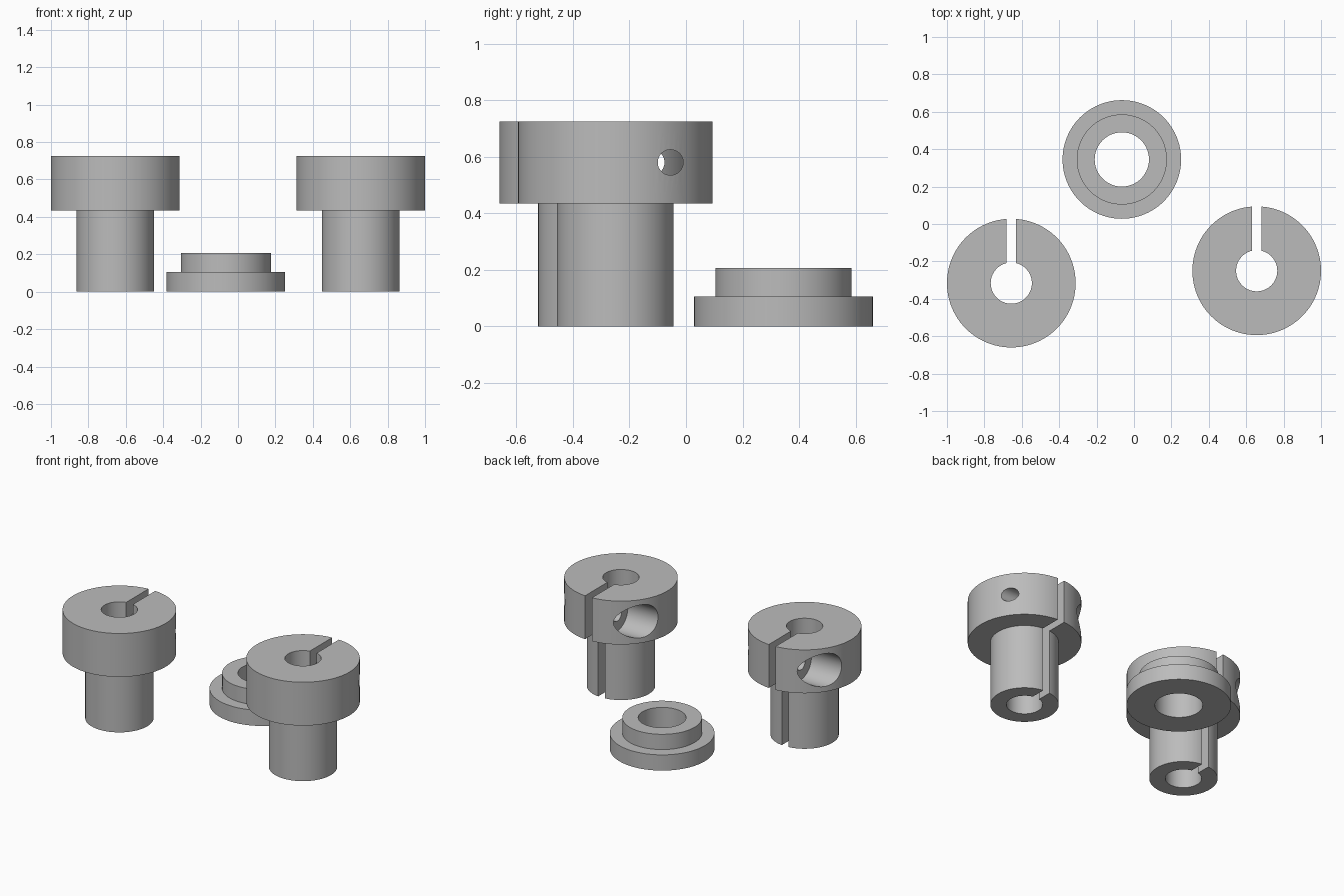
import bpy
import bmesh
import math
from mathutils import Matrix

SEGMENTS = 96

cube = bpy.data.objects.get("Cube")
if cube:
    bpy.data.objects.remove(cube, do_unlink=True)

grey = bpy.data.materials.new("plain grey")
grey.use_nodes = True
colour = (0.5, 0.5, 0.5, 1)
grey.diffuse_color = colour
grey.node_tree.nodes["Principled BSDF"].inputs["Base Color"].default_value = colour


def add_object(name, bm):
    bmesh.ops.recalc_face_normals(bm, faces=bm.faces)
    mesh = bpy.data.meshes.new(name)
    bm.to_mesh(mesh)
    bm.free()
    mesh.materials.append(grey)
    obj = bpy.data.objects.new(name, mesh)
    bpy.context.collection.objects.link(obj)
    return obj


def turned_part(name, profile):
    """Revolve a closed (radius, height) profile about the z axis."""
    bm = bmesh.new()
    rings = []
    for i in range(SEGMENTS):
        a = 2 * math.pi * i / SEGMENTS
        rings.append([bm.verts.new((r * math.cos(a), r * math.sin(a), z)) for r, z in profile])
    n = len(profile)
    for i, ring in enumerate(rings):
        following = rings[(i + 1) % SEGMENTS]
        for j in range(n):
            k = (j + 1) % n
            bm.faces.new((ring[j], following[j], following[k], ring[k]))
    return add_object(name, bm)


def cross_drill(name, radius, x0, x1, y, z):
    """Cylinder cutter lying along x."""
    bm = bmesh.new()
    place = Matrix.Translation(((x0 + x1) / 2, y, z)) @ Matrix.Rotation(math.pi / 2, 4, 'Y')
    bmesh.ops.create_cone(bm, cap_ends=True, segments=64, radius1=radius, radius2=radius,
                          depth=x1 - x0, matrix=place)
    return add_object(name, bm)


def slot_cutter(name, width, length, height):
    """Box cutter running from the axis out through the back."""
    bm = bmesh.new()
    place = Matrix.Translation((0, length / 2, height / 2)) @ Matrix.Diagonal((width, length, height * 1.2, 1))
    bmesh.ops.create_cube(bm, size=1, matrix=place)
    return add_object(name, bm)


def activate(obj):
    bpy.ops.object.select_all(action='DESELECT')
    obj.select_set(True)
    bpy.context.view_layer.objects.active = obj


def cut(obj, cutter):
    activate(obj)
    mod = obj.modifiers.new("cut", 'BOOLEAN')
    mod.operation = 'DIFFERENCE'
    mod.solver = 'EXACT'
    mod.object = cutter
    bpy.ops.object.modifier_apply(modifier=mod.name)
    bpy.data.objects.remove(cutter, do_unlink=True)


def smooth(obj):
    activate(obj)
    bpy.ops.object.shade_smooth_by_angle(angle=math.radians(30))


# Split clamp collars with a neck, bore, slot and counterbored screw hole
BORE, NECK, HEAD = 0.11, 0.207, 0.344
SHOULDER, TOP = 0.435, 0.725
SCREW_Y, SCREW_Z = 0.195, 0.58
for name, x, y in (("left_clamp_collar", 0.656, -0.25), ("right_clamp_collar", -0.656, -0.316)):
    collar = turned_part(name, [(BORE, 0), (NECK, 0), (NECK, SHOULDER),
                                (HEAD, SHOULDER), (HEAD, TOP), (BORE, TOP)])
    cut(collar, slot_cutter("slot_cutter", 0.05, 0.5, TOP))
    cut(collar, cross_drill("counterbore_cutter", 0.11, -0.5, -0.11, SCREW_Y, SCREW_Z))
    cut(collar, cross_drill("screw_hole_cutter", 0.045, -0.2, 0.5, SCREW_Y, SCREW_Z))
    collar.location = (x, y, 0)
    smooth(collar)

# Flanged bushing
bushing = turned_part("flanged_bushing", [(0.145, 0), (0.317, 0), (0.317, 0.105),
                                          (0.241, 0.105), (0.241, 0.207), (0.145, 0.207)])
bushing.location = (-0.065, 0.345, 0)
smooth(bushing)
